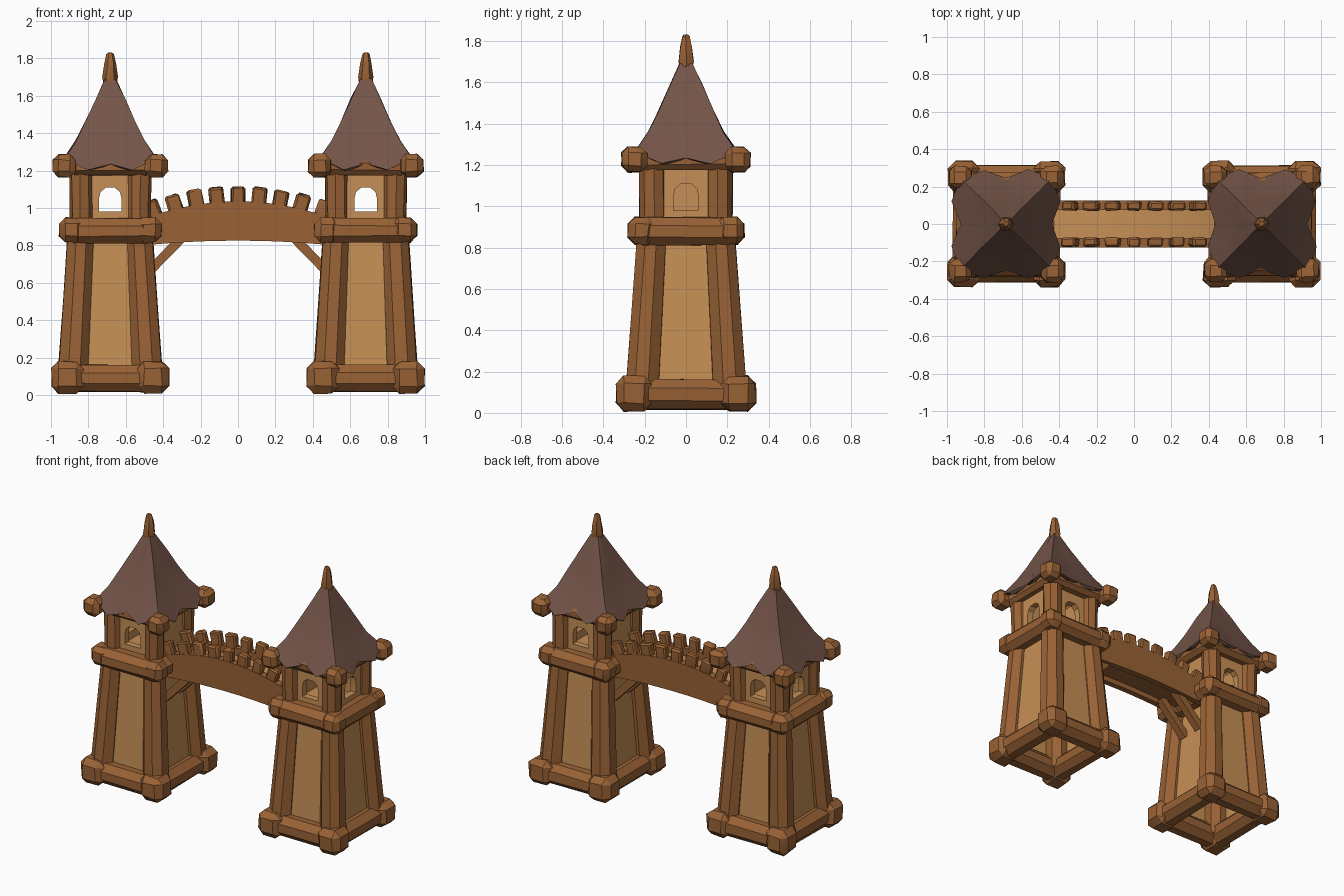
import bpy, bmesh, math, random
from mathutils import Vector, Matrix

if "Cube" in bpy.data.objects:
    bpy.data.objects.remove(bpy.data.objects["Cube"])

random.seed(4)


def material(name, rgb):
    m = bpy.data.materials.new(name)
    m.diffuse_color = (*rgb, 1)
    m.use_nodes = True
    m.node_tree.nodes["Principled BSDF"].inputs["Base Color"].default_value = m.diffuse_color
    return m


WOOD = material("brown_wood", (0.32, 0.122, 0.036))
TAN = material("tan_panel", (0.56, 0.275, 0.092))
ROOF = material("dark_roof", (0.175, 0.09, 0.066))


def finish(name, bm, mats, jitter=0.0, loc=(0, 0, 0)):
    for v in bm.verts:
        v.co += Vector([random.uniform(-jitter, jitter) for _ in range(3)])
    bmesh.ops.recalc_face_normals(bm, faces=bm.faces)
    me = bpy.data.meshes.new(name)
    bm.to_mesh(me)
    bm.free()
    ob = bpy.data.objects.new(name, me)
    ob.location = loc
    bpy.context.collection.objects.link(ob)
    for m in mats:
        me.materials.append(m)
    bpy.ops.object.select_all(action='DESELECT')
    bpy.context.view_layer.objects.active = ob
    ob.select_set(True)
    bpy.ops.object.shade_smooth_by_angle(angle=math.radians(30))
    return ob


def add_log(bm, a, b, r1, r2, sides=8):
    """Faceted log from a to b; r is the distance to its flats."""
    a, b = Vector(a), Vector(b)
    k = 1 / math.cos(math.pi / sides)
    q = (b - a).to_track_quat('Z', 'Y').to_matrix().to_4x4()
    rot = Matrix.Rotation(math.pi / sides, 4, 'Z')
    bmesh.ops.create_cone(bm, cap_ends=True, segments=sides, radius1=r1 * k,
                          radius2=r2 * k, depth=(b - a).length,
                          matrix=Matrix.Translation((a + b) / 2) @ q @ rot)


def add_block(bm, c, size, bevel, rot=None):
    """Chunky block with chamfered edges."""
    m = Matrix.Translation(c) @ (rot or Matrix()) @ Matrix.Diagonal((*size, 1))
    vs = bmesh.ops.create_cube(bm, size=1, matrix=m)['verts']
    edges = list({e for v in vs for e in v.link_edges})
    bmesh.ops.bevel(bm, geom=edges, offset=bevel, segments=1, affect='EDGES')


CORNERS = [(-1, -1), (1, -1), (1, 1), (-1, 1)]


def log_ring(name, loc, z, hx, hy, r, bx, by, size, bevel):
    """Square ring of logs with blocks on the corners."""
    bm = bmesh.new()
    for i, (sx, sy) in enumerate(CORNERS):
        nx, ny = CORNERS[(i + 1) % 4]
        add_log(bm, (sx * hx, sy * hy, z), (nx * hx, ny * hy, z), r, r)
    finish(name + "_logs", bm, [WOOD], 0.004, loc)
    bm = bmesh.new()
    for sx, sy in CORNERS:
        add_block(bm, (sx * bx, sy * by, z + 0.004), (size,) * 3, bevel)
    finish(name + "_corner_blocks", bm, [WOOD], 0.004, loc)


def posts(name, loc, z0, z1, c0, c1, r0, r1):
    bm = bmesh.new()
    for sx, sy in CORNERS:
        add_log(bm, (sx * c0, sy * c0 * 1.06, z0), (sx * c1, sy * c1 * 1.04, z1), r0, r1)
    finish(name, bm, [WOOD], 0.003, loc)


def add_window_wall(bm, ang, out, window=True):
    """Upright wall plate facing angle ang, with an arched opening."""
    w, z0, z1, t = 0.16, 0.9, 1.21, 0.045
    outer = [(-w, z0), (w, z0), (w, 1.05), (w, z1), (0.05, z1), (-0.05, z1), (-w, z1), (-w, 1.05)]
    inner = [(-0.06, 0.98), (0.06, 0.98), (0.06, 1.05), (0.052, 1.085), (0.025, 1.108),
             (-0.025, 1.108), (-0.052, 1.085), (-0.06, 1.05)]
    rot = Matrix.Rotation(ang, 3, 'Z')
    ring = lambda pts, d: [bm.verts.new(rot @ Vector((d, u, z))) for u, z in pts]
    a, d = ring(outer, out), ring(outer, out - t)
    if not window:
        bm.faces.new(a)
        bm.faces.new(d)
        loops = [(a, d)]
    else:
        b, c = ring(inner, out), ring(inner, out - t)
        loops = [(a, b), (b, c), (c, d), (d, a)]
    for p, q in loops:
        for i in range(8):
            j = (i + 1) % 8
            bm.faces.new((p[i], p[j], q[j], q[i]))


def skin(bm, rings):
    for p, q in zip(rings, rings[1:]):
        n = len(p)
        for i in range(n):
            bm.faces.new((p[i], p[(i + 1) % n], q[(i + 1) % n], q[i]))


def roof(loc):
    """Square flared roof with a scalloped, drooping eave."""
    bm = bmesh.new()
    rings = []
    for z, h in ((1.69, 0.028), (1.58, 0.08), (1.46, 0.132), (1.36, 0.182)):
        pts = []
        for k in range(16):
            a = k * math.pi / 8
            s = h / max(abs(math.cos(a)), abs(math.sin(a)))
            pts.append(bm.verts.new((s * math.cos(a), s * math.sin(a), z)))
        rings.append(pts)
    # eave radius and height: side middle, lobe, corner, lobe
    eave = [(0.245, 1.235), (0.315, 1.205), (0.345, 1.265), (0.315, 1.205)]
    for f, dz in ((1, 0), (0.93, -0.005), (0.6, 0.04)):
        pts = []
        for k in range(16):
            r, z = eave[k % 4]
            a = k * math.pi / 8
            pts.append(bm.verts.new((f * r * math.cos(a), f * r * math.sin(a), z + dz)))
        rings.append(pts)
    skin(bm, rings)
    bm.faces.new(rings[0])
    finish("roof", bm, [ROOF], 0.004, loc)


def tower(s):
    loc = (s * 0.683, 0, 0)
    log_ring("base", loc, 0.09, 0.215, 0.24, 0.072, 0.228, 0.252, 0.17, 0.038)
    posts("lower_posts", loc, 0.08, 0.87, 0.2, 0.158, 0.08, 0.068)
    # tapered lower walls, open below
    bm = bmesh.new()
    skin(bm, [[bm.verts.new((x * h, y * h * 1.05, z)) for x, y in CORNERS]
              for z, h in ((0.06, 0.222), (0.88, 0.172))])
    finish("lower_walls", bm, [TAN], 0, loc)
    log_ring("middle_band", loc, 0.878, 0.2, 0.21, 0.066, 0.208, 0.215, 0.132, 0.034)
    # upper room, with no window towards the bridge
    posts("upper_posts", loc, 0.9, 1.23, 0.152, 0.156, 0.058, 0.06)
    bm = bmesh.new()
    for i in range(4):
        add_window_wall(bm, i * math.pi / 2, 0.182, i != (2 if s > 0 else 0))
    add_block(bm, (0, 0, 0.91), (0.32, 0.32, 0.03), 0.005)
    finish("upper_walls", bm, [TAN], 0, loc)
    log_ring("eave", loc, 1.222, 0.195, 0.2, 0.046, 0.246, 0.25, 0.122, 0.03)
    roof(loc)
    # finial
    bm = bmesh.new()
    skins = []
    for z, r in ((1.64, 0.03), (1.7, 0.042), (1.77, 0.032), (1.82, 0.02), (1.83, 0.012)):
        skins.append([bm.verts.new((r * math.cos(k * math.pi / 3), r * math.sin(k * math.pi / 3), z))
                      for k in range(6)])
    skin(bm, skins)
    bm.faces.new(skins[0])
    bm.faces.new(skins[-1])
    finish("finial", bm, [WOOD], 0.002, loc)


for side in (-1, 1):
    tower(side)

# arched bridge: trough section swept along x, tan floor
top = lambda x: 1.035 - 0.36 * x * x
bm = bmesh.new()
sections = []
for i in range(13):
    x = -0.51 + 1.02 * i / 12
    zt, zb = top(x), 0.825 - 0.1 * x * x
    half = [(0.085, zb + 0.035), (0.085, zb), (0.125, zb), (0.125, zt), (0.075, zt), (0.075, zt - 0.05)]
    prof = half + [(-y, z) for y, z in reversed(half)]
    sections.append([bm.verts.new((x, y, z)) for y, z in prof])
skin(bm, sections)
bm.faces.new(sections[0])
bm.faces.new(sections[-1])
for f in bm.faces:
    c = f.calc_center_median()
    if len(f.verts) == 4 and abs(c.y) < 0.01 and c.z > 0.88:
        f.material_index = 1
finish("bridge", bm, [WOOD, TAN])

# battlement teeth following the arch
bm = bmesh.new()
for i in range(-4, 5):
    x = i * 0.111
    rot = Matrix.Rotation(math.atan(0.72 * x) * 1.2, 4, 'Y')
    for y in (-0.097, 0.097):
        h = random.uniform(0.1, 0.115)
        c = Vector((x, y, top(x))) + rot.to_3x3() @ Vector((0, 0, 0.025))
        add_block(bm, c, (random.uniform(0.068, 0.08), 0.05, h), 0.01, rot)
finish("bridge_teeth", bm, [WOOD], 0.003)

# diagonal struts under the bridge
bm = bmesh.new()
for s in (-1, 1):
    for y in (-0.075, 0.075):
        add_log(bm, (s * 0.5, y, 0.635), (s * 0.29, y, 0.85), 0.025, 0.025, 4)
finish("bridge_struts", bm, [WOOD])
